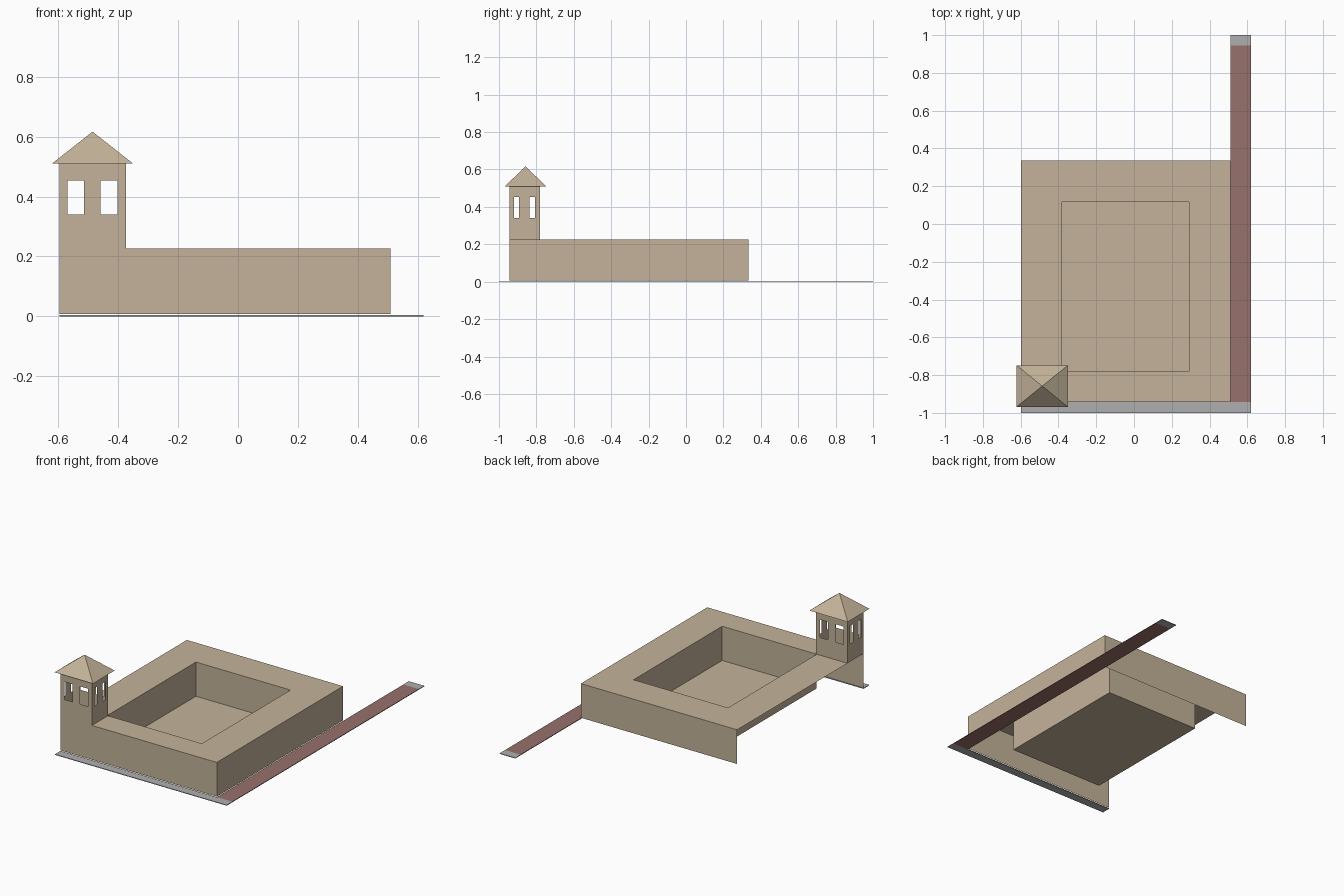
import bpy, bmesh

if "Cube" in bpy.data.objects:
    bpy.data.objects.remove(bpy.data.objects["Cube"], do_unlink=True)


def material(name, rgb):
    m = bpy.data.materials.new(name)
    m.use_nodes = True
    m.diffuse_color = (*rgb, 1)
    m.node_tree.nodes["Principled BSDF"].inputs["Base Color"].default_value = (*rgb, 1)
    return m


TAN = material("sandstone tan", (0.55, 0.45, 0.32))
RED = material("brick red", (0.31, 0.165, 0.15))
GREY = material("paving grey", (0.43, 0.43, 0.43))


def finish(name, bm, mat):
    mesh = bpy.data.meshes.new(name)
    bm.to_mesh(mesh)
    bm.free()
    mesh.materials.append(mat)
    obj = bpy.data.objects.new(name, mesh)
    bpy.context.collection.objects.link(obj)
    return obj


def panel(name, axis, at, us, vs, holes=(), flip=False, mat=TAN):
    """Flat sheet perpendicular to an axis, split at us and vs, with open cells."""
    place = {"x": lambda u, v: (at, u, v),
             "y": lambda u, v: (u, at, v),
             "z": lambda u, v: (u, v, at)}[axis]
    bm = bmesh.new()
    grid = [[bm.verts.new(place(u, v)) for v in vs] for u in us]
    for i in range(len(us) - 1):
        for j in range(len(vs) - 1):
            if (i, j) not in holes:
                f = bm.faces.new((grid[i][j], grid[i + 1][j],
                                  grid[i + 1][j + 1], grid[i][j + 1]))
                if flip:
                    f.normal_flip()
    return finish(name, bm, mat)


def slab(name, x0, x1, y0, y1, z0, z1, mat):
    bm = bmesh.new()
    bmesh.ops.create_cube(bm, size=1)
    for v in bm.verts:
        v.co = (x1 if v.co.x > 0 else x0, y1 if v.co.y > 0 else y0,
                z1 if v.co.z > 0 else z0)
    return finish(name, bm, mat)


# Main dimensions
X0, X1, Y0, Y1 = -0.597, 0.51, -0.943, 0.335
CX0, CX1, CY0, CY1 = -0.38, 0.29, -0.78, 0.117
BASE, TOP, EAVE, PEAK = 0.007, 0.226, 0.51, 0.617

# Outer walls; the right-hand flank is open
panel("front_wall", "y", Y0, (X0, X1), (BASE, TOP))
panel("back_wall", "y", Y1, (X0, X1), (BASE, TOP), flip=True)
panel("left_wall", "x", X1, (Y0, Y1), (BASE, TOP))

# Flat roof ring around the sunken courtyard
panel("flat_roof", "z", TOP, (X0, CX0, CX1, X1), (Y0, CY0, CY1, Y1), holes={(1, 1)})
panel("courtyard_floor", "z", BASE, (CX0, CX1), (CY0, CY1))
for side, y, flip in (("front", CY0, True), ("back", CY1, False)):
    panel("courtyard_" + side + "_wall", "y", y, (CX0, CX1), (BASE, TOP), flip=flip)
for side, x, flip in (("right", CX0, False), ("left", CX1, True)):
    panel("courtyard_" + side + "_wall", "x", x, (CY0, CY1), (BASE, TOP), flip=flip)

# Corner tower with two open windows on every side
TX1, TY1 = -0.375, -0.78
xs = (X0, -0.57, -0.514, -0.459, -0.403, TX1)
ys = (Y0, -0.919, -0.892, -0.838, -0.806, TY1)
zs = (TOP, 0.34, 0.454, EAVE)
windows = {(1, 1), (3, 1)}
panel("tower_front_wall", "y", Y0, xs, zs, windows)
panel("tower_back_wall", "y", TY1, xs, zs, windows, flip=True)
panel("tower_right_wall", "x", X0, ys, zs, windows, flip=True)
panel("tower_left_wall", "x", TX1, ys, zs, windows)

# Pyramid roof with overhanging eaves
bm = bmesh.new()
eaves = [bm.verts.new((x, y, EAVE)) for x, y in
         ((-0.622, -0.968), (-0.35, -0.968), (-0.35, -0.748), (-0.622, -0.748))]
peak = bm.verts.new((-0.486, -0.858, PEAK))
bm.faces.new(eaves[::-1])
for i in range(4):
    bm.faces.new((eaves[i], eaves[(i + 1) % 4], peak))
finish("tower_roof", bm, TAN)

# Pavements and red lane
THICK = 0.004
SX = 0.62
slab("front_pavement", X0, SX, -1, Y0, 0, THICK, GREY)
slab("red_lane", X1, SX, Y0, 0.945, 0, THICK, RED)
slab("lane_end_pavement", X1, SX, 0.945, 1, 0, THICK, GREY)
